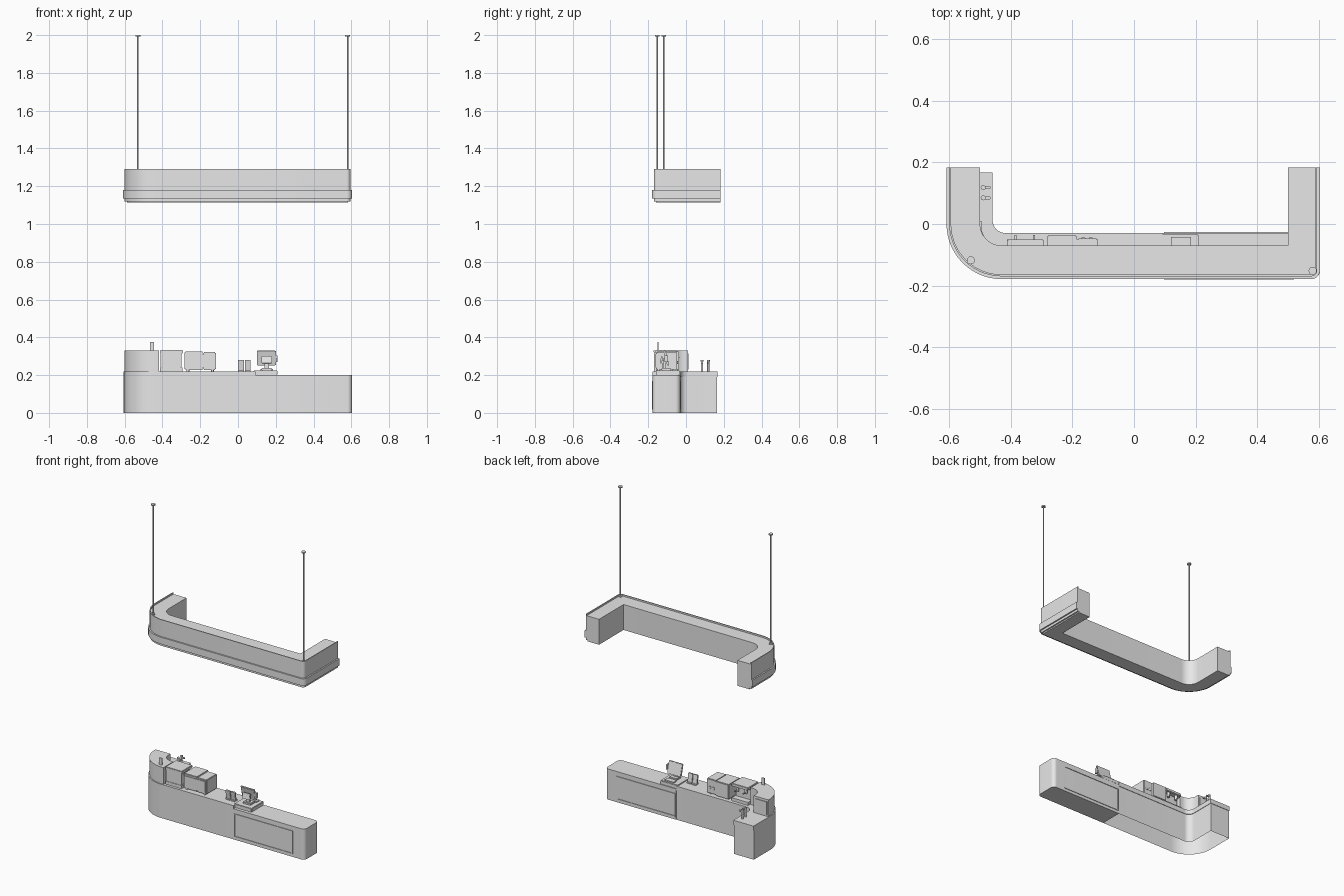
import bpy, bmesh, math
from mathutils import Vector, Matrix

if "Cube" in bpy.data.objects:
    bpy.data.objects.remove(bpy.data.objects["Cube"], do_unlink=True)

grey = bpy.data.materials.new("plain_grey")
grey.use_nodes = True
grey.diffuse_color = (0.8, 0.8, 0.8, 1)
grey.node_tree.nodes["Principled BSDF"].inputs["Base Color"].default_value = (0.8, 0.8, 0.8, 1)


def finish(name, bm):
    mesh = bpy.data.meshes.new(name)
    bm.to_mesh(mesh)
    bm.free()
    obj = bpy.data.objects.new(name, mesh)
    bpy.context.collection.objects.link(obj)
    mesh.materials.append(grey)
    bpy.ops.object.select_all(action="DESELECT")
    obj.select_set(True)
    bpy.context.view_layer.objects.active = obj
    bpy.ops.object.shade_smooth_by_angle(angle=math.radians(30))
    return obj


def rounded(corners, steps=14):
    """Points along (x, y, radius) corners, with right-angle fillets."""
    pts = []
    for i, (x, y, r) in enumerate(corners):
        p = Vector((x, y))
        if r <= 0:
            pts.append(p)
            continue
        d1 = (Vector(corners[i - 1][:2]) - p).normalized()
        d2 = (Vector(corners[(i + 1) % len(corners)][:2]) - p).normalized()
        c = p + r * (d1 + d2)
        for k in range(steps + 1):
            t = math.pi / 2 * k / steps
            pts.append(c - r * (d2 * math.cos(t) + d1 * math.sin(t)))
    return pts


def prism(name, pts, z0, z1, bottom=True):
    bm = bmesh.new()
    low = [bm.verts.new((p[0], p[1], z0)) for p in pts]
    top = [bm.verts.new((p[0], p[1], z1)) for p in pts]
    n = len(pts)
    for i in range(n):
        j = (i + 1) % n
        bm.faces.new((low[i], low[j], top[j], top[i]))
    bm.faces.new(top)
    if bottom:
        bm.faces.new(low[::-1])
    return finish(name, bm)


def box(name, x0, x1, y0, y1, z0, z1, bevel=0.0, tilt=0.0):
    bm = bmesh.new()
    bmesh.ops.create_cube(bm, size=1)
    bmesh.ops.scale(bm, vec=(x1 - x0, y1 - y0, z1 - z0), verts=bm.verts)
    if bevel:
        bmesh.ops.bevel(bm, geom=bm.edges[:], offset=bevel, segments=2, affect="EDGES")
    bmesh.ops.rotate(bm, matrix=Matrix.Rotation(tilt, 3, "X"), verts=bm.verts)
    bmesh.ops.translate(bm, vec=((x0 + x1) / 2, (y0 + y1) / 2, (z0 + z1) / 2), verts=bm.verts)
    return finish(name, bm)


def cylinder(name, x, y, z0, z1, r, sides=16):
    bm = bmesh.new()
    bmesh.ops.create_cone(bm, cap_ends=True, segments=sides, radius1=r, radius2=r, depth=z1 - z0)
    bmesh.ops.translate(bm, vec=(x, y, (z0 + z1) / 2), verts=bm.verts)
    return finish(name, bm)


# Hanging canopy
END = 0.183


def outer_path(o):
    return [(-0.60 - o, END, 0), (-0.60 - o, -0.17 - o, 0.17 + o),
            (0.595 + o, -0.17 - o, 0.02 + o), (0.595 + o, END, 0)]


def canopy_wall(name, o, t, z0, z1):
    outer = rounded(outer_path(o))
    inner = rounded(outer_path(o - t))
    prism(name, outer + inner[::-1], z0, z1)


def canopy_block(name, o, z0, z1):
    prism(name, rounded(outer_path(o) + [(0.50, END, 0), (0.50, -0.07, 0),
          (-0.50, -0.07, 0.07), (-0.50, END, 0)]), z0, z1)


canopy_block("canopy_body", -0.006, 1.122, 1.28)
canopy_block("canopy_soffit", -0.012, 1.114, 1.122)
canopy_wall("canopy_fascia", 0.0, 0.006, 1.12, 1.29)
canopy_wall("canopy_band", 0.009, 0.01, 1.135, 1.18)

for side, x, y in (("right", -0.53, -0.118), ("left", 0.58, -0.152)):
    cylinder(side + "_hanging_rod", x, y, 1.28, 1.995, 0.004)
    cylinder(side + "_ceiling_cap", x, y, 1.992, 2.0, 0.013)
    cylinder(side + "_rod_base", x, y, 1.28, 1.286, 0.012)


# Counter, tall run with curved corner
def tall_outline(o):
    return rounded([(-0.605, 0.165 + o, 0), (-0.605, -0.177, 0.17), (0.092, -0.177, 0),
                    (0.092, -0.032 + o, 0), (-0.462 + o, -0.032 + o, 0.04), (-0.462 + o, 0.165 + o, 0)])


prism("tall_counter_body", tall_outline(0), 0, 0.19, bottom=False)
prism("tall_counter_top", tall_outline(0.003), 0.19, 0.22)

# Counter, low run with rounded end
prism("low_counter", rounded([(0.092, -0.177, 0), (0.604, -0.177, 0.025),
      (0.604, -0.03, 0.025), (0.092, -0.03, 0)]), 0, 0.2)
for face, y, s in (("front", -0.177, -1), ("back", -0.03, 1)):
    edge = sorted((y, y + s * 0.004))
    for part, z0, z1 in (("top", 0.164, 0.17), ("bottom", 0.018, 0.024)):
        box(f"{face}_panel_{part}_trim", 0.097, 0.52, *edge, z0, z1)
    for part, x0 in (("inner", 0.097), ("outer", 0.514)):
        box(f"{face}_panel_{part}_trim", x0, x0 + 0.006, *edge, 0.018, 0.17)

# Curved corner cabinet
def cabinet_outline(o):
    return rounded([(-0.6 - o, 0.01, 0), (-0.6 - o, -0.17 - o, 0.168 + o), (-0.418, -0.17 - o, 0),
                    (-0.418, -0.07, 0), (-0.495, -0.07, 0.06), (-0.495, 0.01, 0)])


prism("corner_cabinet", cabinet_outline(0), 0.22, 0.322)
prism("corner_cabinet_top", cabinet_outline(0.002), 0.322, 0.33)
box("corner_cabinet_door", -0.59, -0.505, 0.01, 0.014, 0.23, 0.315)
box("small_sign", -0.465, -0.445, -0.15, -0.145, 0.33, 0.375)

# Coffee machine
box("coffee_machine_base", -0.413, -0.295, -0.16, -0.05, 0.22, 0.24)
box("coffee_machine_body", -0.41, -0.298, -0.16, -0.085, 0.24, 0.32, 0.003)
box("coffee_machine_top", -0.413, -0.292, -0.162, -0.05, 0.315, 0.334, 0.003)
for x in (-0.385, -0.325):
    cylinder("coffee_spout", x, -0.067, 0.285, 0.316, 0.009)
    box("coffee_handle", x - 0.003, x + 0.003, -0.06, -0.035, 0.29, 0.297)

# Second machine with side unit
box("oven_body", -0.283, -0.185, -0.158, -0.037, 0.228, 0.325, 0.004)
box("oven_side_unit", -0.185, -0.117, -0.158, -0.047, 0.228, 0.322, 0.004)
box("oven_front_plate", -0.275, -0.125, -0.162, -0.158, 0.24, 0.312)
for x in (-0.165, -0.14):
    cylinder("oven_knob", x, -0.05, 0.26, 0.275, 0.008)
for x in (-0.265, -0.135):
    for y in (-0.145, -0.062):
        cylinder("oven_foot", x, y, 0.22, 0.23, 0.007)

# Card holders
for x in (0.0, 0.036):
    box("card_holder", x, x + 0.031, -0.125, -0.115, 0.22, 0.28, tilt=0.15)
    box("card_holder_base", x, x + 0.031, -0.13, -0.1, 0.22, 0.225)

# Cash register with tilted screen
box("register_drawer", 0.083, 0.21, -0.16, -0.033, 0.2, 0.225, 0.003)
box("register_keyboard", 0.12, 0.185, -0.075, -0.043, 0.224, 0.232)
box("register_foot", 0.125, 0.18, -0.13, -0.08, 0.224, 0.238, 0.003)
box("register_neck", 0.14, 0.165, -0.118, -0.105, 0.235, 0.29)
box("register_screen", 0.1, 0.2, -0.11, -0.098, 0.25, 0.33, 0.003, tilt=0.25)
box("customer_display", 0.125, 0.18, -0.135, -0.125, 0.262, 0.3, 0.002, tilt=-0.2)
box("card_reader", 0.2, 0.21, -0.115, -0.095, 0.27, 0.305)

# Taps on the side arm
for y in (0.085, 0.118):
    cylinder("tap_post", -0.49, y, 0.22, 0.272, 0.006)
    box("tap_spout", -0.495, -0.466, y - 0.005, y + 0.005, 0.262, 0.272, 0.002)
    cylinder("tap_handle", -0.49, y, 0.272, 0.28, 0.008)
